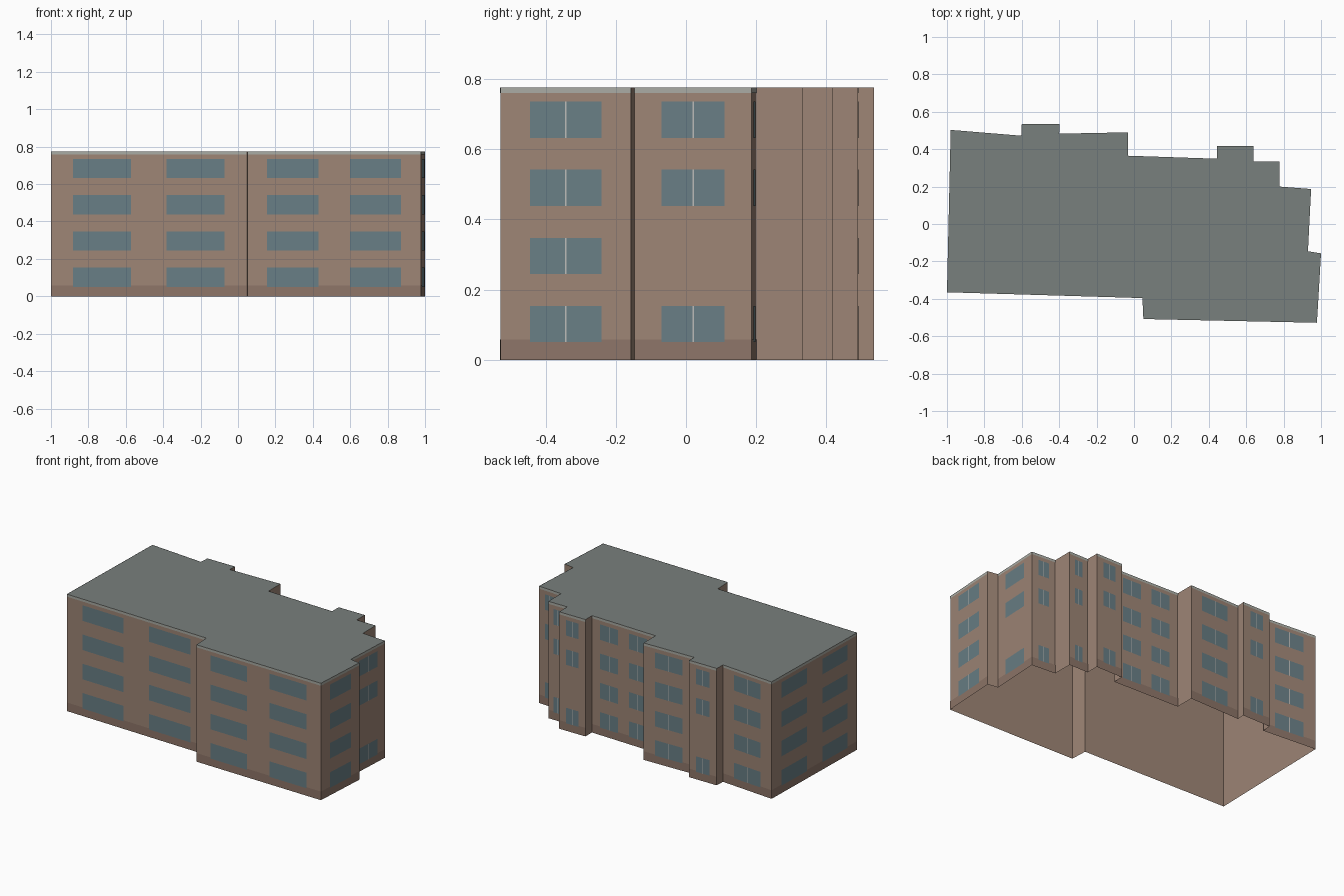
import bpy
import bmesh
from mathutils import Vector

if "Cube" in bpy.data.objects:
    bpy.data.objects.remove(bpy.data.objects["Cube"])

H = 0.775                    # roof height
FLOORS, PITCH = 4, 0.194     # storeys and their spacing
SILL, WIN_H = 0.05, 0.103    # lowest sill and window height

# Footprint, clockwise from the back left corner
PLAN = [(-0.98, 0.503), (-0.603, 0.472), (-0.60, 0.535), (-0.397, 0.535),
        (-0.40, 0.483), (-0.032, 0.49), (-0.032, 0.365), (0.445, 0.349),
        (0.445, 0.418), (0.638, 0.418), (0.638, 0.333), (0.777, 0.333),
        (0.777, 0.20), (0.947, 0.187), (0.93, -0.146), (1.0, -0.157),
        (0.978, -0.528), (0.05, -0.508), (0.045, -0.396), (-1.0, -0.365)]


def material(name, rgb):
    m = bpy.data.materials.new(name)
    m.diffuse_color = (*rgb, 1)
    m.use_nodes = True
    m.node_tree.nodes["Principled BSDF"].inputs["Base Color"].default_value = m.diffuse_color
    return m


def add_object(name, polygons, mat):
    """Make one flat-shaded object from a list of polygons."""
    bm = bmesh.new()
    for pts in polygons:
        bm.faces.new([bm.verts.new(p) for p in pts])
    bmesh.ops.remove_doubles(bm, verts=bm.verts, dist=1e-5)
    mesh = bpy.data.meshes.new(name)
    bm.to_mesh(mesh)
    bm.free()
    mesh.materials.append(mat)
    obj = bpy.data.objects.new(name, mesh)
    bpy.context.collection.objects.link(obj)


def panel(a, b, s0, s1, z0, z1, lift):
    """Outward-facing rectangle on wall a-b, from s0 to s1 along it."""
    d = (b - a).normalized()
    out = Vector((-d.y, d.x)) * lift
    p, q = a + d * s0 + out, a + d * s1 + out
    return [(q.x, q.y, z0), (p.x, p.y, z0), (p.x, p.y, z1), (q.x, q.y, z1)]


walls, plinth, trim, windows, mullions = [], [], [], [], []
corners = [Vector(p) for p in PLAN]
for a, b in zip(corners, corners[1:] + corners[:1]):
    length = (b - a).length
    walls.append(panel(a, b, 0, length, 0, H, 0))
    if length < 0.136:       # short returns stay blank
        continue
    plinth.append(panel(a, b, 0, length, 0, 0.057, 0.001))
    trim.append(panel(a, b, 0, length, 0.759, H, 0.001))

    # Window grid: long walls get two columns, narrow ones skip a storey
    columns = 2 if length > 0.4 else 1
    cell = (length - 0.043) / columns
    for floor in range(FLOORS):
        if floor == 1 and length < 0.35:
            continue
        z = SILL + floor * PITCH
        for c in range(columns):
            mid = 0.0215 + cell * (c + 0.5)
            half = cell * 0.31
            windows.append(panel(a, b, mid - half, mid + half, z, z + WIN_H, 0.002))
            if length < 0.8:
                mullions.append(panel(a, b, mid - 0.002, mid + 0.002, z, z + WIN_H, 0.003))

add_object("outer_walls", walls, material("brick", (0.34, 0.235, 0.18)))
add_object("roof", [[(x, y, H) for x, y in reversed(PLAN)]],
           material("roofing", (0.19, 0.215, 0.205)))
add_object("plinth_band", plinth, material("plinth", (0.27, 0.18, 0.14)))
add_object("roof_trim", trim, material("trim", (0.40, 0.41, 0.37)))
add_object("windows", windows, material("glass", (0.14, 0.21, 0.235)))
add_object("window_mullions", mullions, material("frame", (0.5, 0.5, 0.48)))
